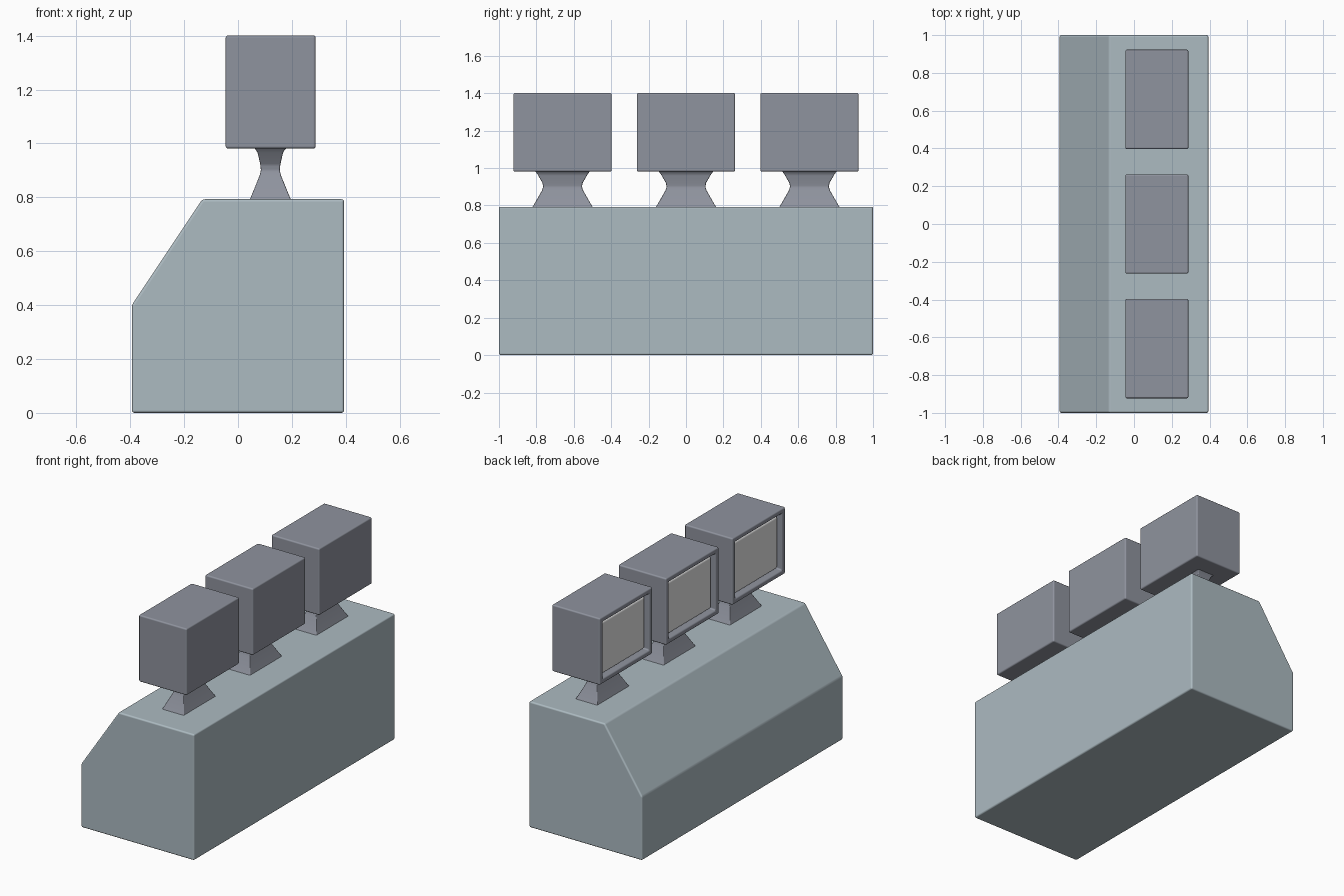
import bpy, bmesh

if "Cube" in bpy.data.objects:
    bpy.data.objects.remove(bpy.data.objects["Cube"])


def material(name, rgb):
    m = bpy.data.materials.new(name)
    m.diffuse_color = (*rgb, 1)
    m.use_nodes = True
    m.node_tree.nodes["Principled BSDF"].inputs["Base Color"].default_value = m.diffuse_color
    return m


DESK = material("grey green", (0.415, 0.495, 0.535))
CASE = material("slate grey", (0.275, 0.292, 0.342))
GLASS = material("pale grey", (0.79, 0.79, 0.79))


def finish(name, bm, mat, bevel=0.01, segments=3):
    bmesh.ops.recalc_face_normals(bm, faces=bm.faces)
    for f in bm.faces:
        f.smooth = True
    mesh = bpy.data.meshes.new(name)
    bm.to_mesh(mesh)
    bm.free()
    mesh.materials.append(mat)
    ob = bpy.data.objects.new(name, mesh)
    bpy.context.collection.objects.link(ob)
    # soft rounded edges, flat shading kept on the big faces
    b = ob.modifiers.new("bevel", "BEVEL")
    b.width, b.segments, b.limit_method = bevel, segments, "ANGLE"
    b.angle_limit = 0.3
    b.harden_normals = True
    return ob


def loft(rings):
    """Closed solid through rings with equal point counts."""
    bm = bmesh.new()
    vs = [[bm.verts.new(p) for p in r] for r in rings]
    n = len(vs[0])
    for a, b in zip(vs, vs[1:]):
        for i in range(n):
            j = (i + 1) % n
            bm.faces.new((a[i], a[j], b[j], b[i]))
    bm.faces.new(vs[0])
    bm.faces.new(vs[-1])
    return bm


def rect_x(x, y, z, hy, hz):
    return [(x, y + s * hy, z + t * hz) for s, t in ((-1, -1), (1, -1), (1, 1), (-1, 1))]


# console body: side profile extruded along y
profile = [(-0.394, 0), (0.394, 0), (0.394, 0.793), (-0.132, 0.793), (-0.394, 0.40)]
finish("console_body", loft([[(x, y, z) for x, z in profile] for y in (-1, 1)]), DESK)

# three monitors, each with a pinched stand and a recessed screen
stand = [(0.782, 0.080, 0.166), (0.88, 0.040, 0.110), (0.90, 0.035, 0.104), (0.92, 0.037, 0.107),
         (0.965, 0.047, 0.133), (0.977, 0.054, 0.142), (0.988, 0.066, 0.152)]
CX, CZ, HY, HZ = 0.12, 1.191, 0.263, 0.21
for i, y in enumerate((-0.66, 0.0, 0.66), 1):
    rings = [[(CX + s * hx, y + t * hy, z) for s, t in ((-1, -1), (1, -1), (1, 1), (-1, 1))]
             for z, hx, hy in stand]
    finish(f"monitor_stand_{i}", loft(rings), CASE, 0.005)

    case = [rect_x(0.288, y, CZ, HY, HZ), rect_x(-0.046, y, CZ, HY, HZ),
            rect_x(-0.046, y, CZ, HY - 0.032, HZ - 0.032),
            rect_x(0.0, y, CZ, HY - 0.036, HZ - 0.036)]
    finish(f"monitor_case_{i}", loft(case), CASE, 0.009)

    glass = [rect_x(0.01, y, CZ, HY - 0.044, HZ - 0.044),
             rect_x(-0.026, y, CZ, HY - 0.044, HZ - 0.044)]
    finish(f"monitor_screen_{i}", loft(glass), GLASS, 0.017, 4)
